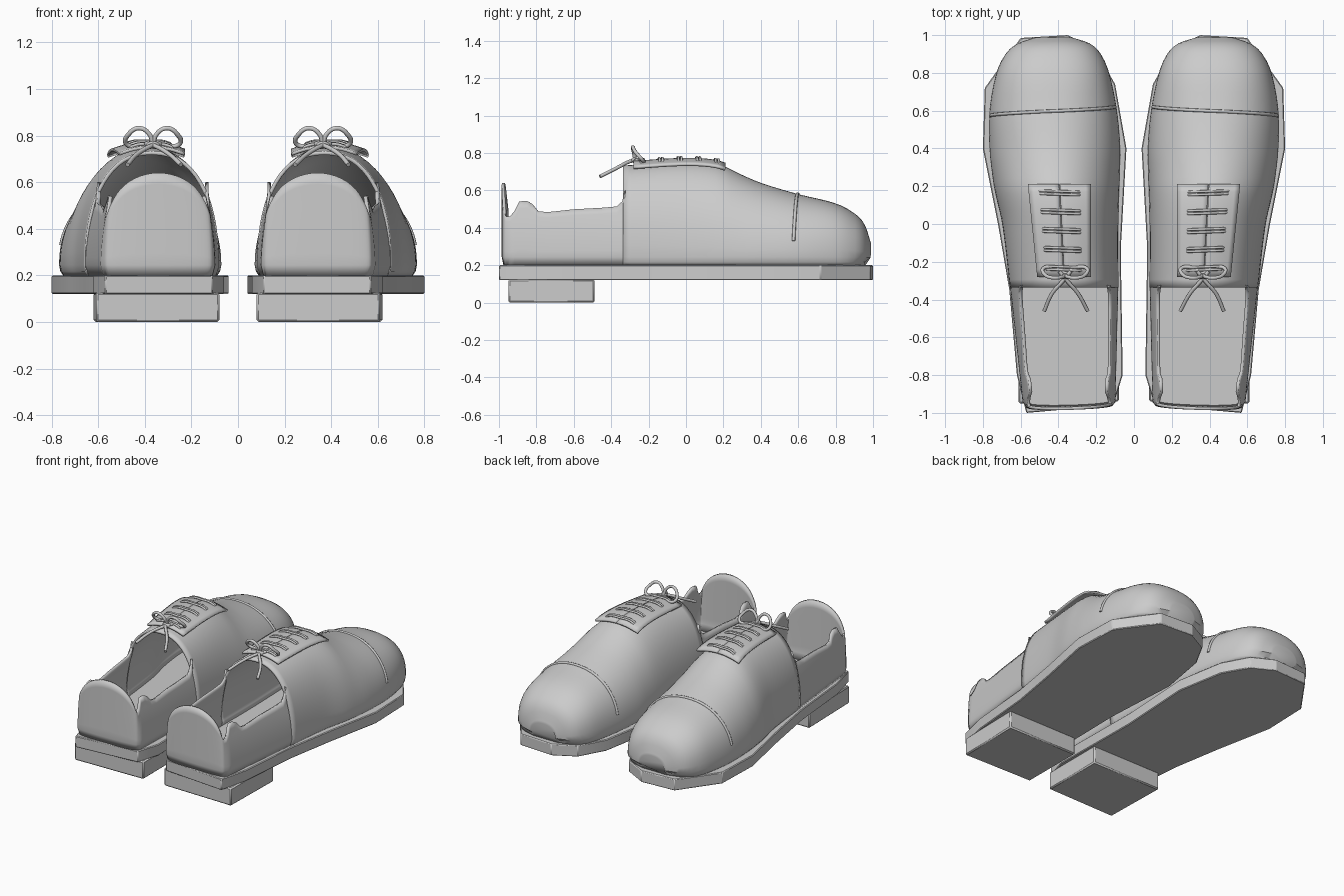
import bpy, bmesh, math
from mathutils import Vector

if "Cube" in bpy.data.objects:
    bpy.data.objects.remove(bpy.data.objects["Cube"])

# ---------- helpers (the right shoe is built, the left one is mirrored) ----------
def finish(ob, solid=0, bevel=0, angle=40):
    if ob.name not in bpy.context.collection.objects:
        bpy.context.collection.objects.link(ob)
    if solid:
        m = ob.modifiers.new("thickness", 'SOLIDIFY')
        m.thickness, m.offset = solid, 0
    if bevel:
        m = ob.modifiers.new("bevel", 'BEVEL')
        m.width, m.segments = bevel, 1
    m = ob.modifiers.new("pair", 'MIRROR')
    m.use_mirror_merge = False
    bpy.ops.object.select_all(action='DESELECT')
    bpy.context.view_layer.objects.active = ob
    ob.select_set(True)
    if angle:
        bpy.ops.object.shade_smooth_by_angle(angle=math.radians(angle))
    return ob

def loft(name, rows, cap=False, **kw):
    bm = bmesh.new()
    vs = [[bm.verts.new(p) for p in r] for r in rows]
    for a, b in zip(vs, vs[1:]):
        for i in range(len(a) - 1):
            bm.faces.new((a[i], a[i + 1], b[i + 1], b[i]))
    if cap:
        bm.faces.new(vs[-1])
    bmesh.ops.recalc_face_normals(bm, faces=bm.faces)
    me = bpy.data.meshes.new(name)
    bm.to_mesh(me)
    bm.free()
    return finish(bpy.data.objects.new(name, me), **kw)

def slab(name, outline, z0, z1, bevel):
    bm = bmesh.new()
    f = bm.faces.new([bm.verts.new((x, y, z0)) for x, y in outline])
    top = bmesh.ops.extrude_face_region(bm, geom=[f])['geom']
    for v in top:
        if isinstance(v, bmesh.types.BMVert):
            v.co.z = z1
    bmesh.ops.recalc_face_normals(bm, faces=bm.faces)
    me = bpy.data.meshes.new(name)
    bm.to_mesh(me)
    bm.free()
    return finish(bpy.data.objects.new(name, me), bevel=bevel, angle=30)

def tube(name, pts, r):
    cu = bpy.data.curves.new(name, 'CURVE')
    cu.dimensions, cu.bevel_depth, cu.bevel_resolution, cu.use_fill_caps = '3D', r, 2, True
    cu.resolution_u = 6
    sp = cu.splines.new('BEZIER')
    sp.bezier_points.add(len(pts) - 1)
    for b, p in zip(sp.bezier_points, pts):
        b.co = p
        b.handle_left_type = b.handle_right_type = 'AUTO'
    tmp = bpy.data.objects.new(name + "_path", cu)
    bpy.context.collection.objects.link(tmp)
    bpy.context.view_layer.update()
    dg = bpy.context.evaluated_depsgraph_get()
    me = bpy.data.meshes.new_from_object(tmp.evaluated_get(dg))
    bpy.data.objects.remove(tmp)
    return finish(bpy.data.objects.new(name, me), angle=50)

# smooth interpolation through keyed rows (first column is the key)
def interp(keys, s):
    n = len(keys)
    i = max(j for j in range(n - 1) if keys[j][0] <= s or j == 0)
    h = keys[i + 1][0] - keys[i][0]
    t = (s - keys[i][0]) / h
    def tan(j, c):
        a, b = keys[max(j - 1, 0)], keys[min(j + 1, n - 1)]
        return (b[c] - a[c]) / (b[0] - a[0])
    return [(2*t**3 - 3*t*t + 1) * keys[i][c] + (t**3 - 2*t*t + t) * h * tan(i, c)
            + (3*t*t - 2*t**3) * keys[i + 1][c] + (t**3 - t*t) * h * tan(i + 1, c)
            for c in range(1, len(keys[0]))]

# ---------- sole and heel ----------
SOLE = [(.35, 1), (.60, .985), (.74, .79), (.79, .72), (.80, .40), (.72, 0), (.66, -.35),
        (.62, -.80), (.57, -1), (.11, -.96), (.06, -.80), (.07, -.13), (.04, .40),
        (.10, .74), (.20, .92)]
slab("sole", SOLE, .12, .20, .005)
slab("heel_block", [(.08, -.49), (.62, -.49), (.61, -.95), (.08, -.94)], 0, .125, .008)

# ---------- vamp: arch sections (y, inner x, outer x, top z, roundness) ----------
ARCH = [(-.335, .09, .65, .725, 2.3), (0, .09, .69, .745, 2.1), (.18, .085, .73, .73, 2.0),
        (.28, .082, .745, .683, 2.0), (.4, .08, .757, .632, 2.05), (.6, .098, .757, .572, 2.2),
        (.8, .14, .72, .522, 2.4), (.9, .185, .67, .468, 2.4), (.95, .24, .61, .41, 2.4),
        (.98, .33, .52, .32, 2.2)]
BASE = .245

def arch_point(y, t, grow=0):
    xl, xr, top, n = interp(ARCH, y)
    c, w, h = (xl + xr) / 2, (xr - xl) / 2 + grow, top - BASE + grow
    k = math.cos(t)
    return Vector((c - math.copysign(abs(k) ** (2 / n), k) * w, y,
                   BASE + h * max(math.sin(t), 0) ** (2 / n)))

def arch_row(y):
    row = [arch_point(y, math.pi * i / 32) for i in range(33)]
    c = (row[0].x + row[-1].x) / 2
    yb = y - .03 * max(0, (y - .85) / .13)
    tuck = [[Vector((c + (p.x - c) * s, yb, z)) for p in (row[0], row[-1])]
            for s, z in ((.985, .22), (.94, .198))]
    return [tuck[1][0], tuck[0][0]] + row + [tuck[0][1], tuck[1][1]]

ys = [-.335 + 1.235 * i / 30 for i in range(31)] + [.92, .935, .95, .96, .97, .976, .98]
loft("vamp", [arch_row(y) for y in ys], cap=True, solid=.016)

# ---------- quarter: low wall round the heel (plan x, y, rim z) ----------
SIDE = [(-.325, .60), (-.34, .54), (-.37, .512), (-.45, .505), (-.60, .497), (-.74, .482),
        (-.79, .487), (-.82, .525), (-.85, .542), (-.89, .54), (-.915, .49), (-.94, .46)]
inner = [(.09 + .015 * (-.32 - y) / .6, y, z) for y, z in SIDE]
outer = [(.65 - .065 * (-.32 - y) / .6, y, z) for y, z in SIDE]
back = []
for i in range(25):
    a = .5 - .5 * math.cos(math.pi * i / 24)
    s = math.sin(math.pi * i / 24)
    back.append((.115 + .452 * a, -.95 - .02 * s ** .7 - .012 * a, .46 + .18 * s))
rows = []
for x, y, rim in inner + back + outer[::-1]:
    col = [Vector((.345 + (x - .345) * .95, y * .99 if y < -.94 else y, .198))]
    for j in range(9):
        z = BASE + (rim - BASE) * j / 8
        f = min((z - .2) / .3, 1.1)
        lean = .07 if y < -.945 else .14
        col.append(Vector((.345 + (x - .345) * (1 - lean * f ** 2.2), y, z)))
    rows.append(col)
loft("quarter", rows, solid=.016, angle=60)

# ---------- toe cap seam ----------
tube("toe_seam", [arch_point(.62 - .045 * i / 20, math.pi * (.07 + .86 * i / 20), .008)
                  for i in range(21)], .009)

# ---------- lace flaps ----------
def flap_point(u, y, lift=0):
    v = (y + .28) / .49
    x = .23 + u * (.28 + .05 * v)
    top = interp(ARCH, y)[2]
    return Vector((x, y, top + .022 + lift - .03 * (2 * u - 1) ** 2))

for name, u0, u1 in (("flap_inner", 0, .495), ("flap_outer", .505, 1)):
    loft(name, [[flap_point(u0 + (u1 - u0) * i / 6, -.28 + .49 * j / 12) for i in range(7)]
                for j in range(13)], solid=.014)

# ---------- laces ----------
for k in range(5):
    for d in (-.008, .008):
        y = .165 - .1 * k + d
        tube("lace_bar", [flap_point(u, y + .01 * (u - .5), lift)
                          for u, lift in ((.16, -.002), (.22, .01), (.5, .01), (.78, .01), (.84, -.002))], .007)

# bow: two loops, two tails and a knot
K = Vector((.365, -.27, .755))
for s, tail_x in ((-1, .245), (1, .475)):
    tube("bow_loop", [K + Vector((s * x, y, z)) for x, y, z in
                      ((0, 0, 0), (.015, -.01, .05), (.06, -.015, .077), (.105, 0, .05),
                       (.115, .035, .01), (.06, .04, -.002), (0, .01, 0))], .01)
    tube("bow_tail", [K + Vector((-s * .03, .02, .01)), K + Vector((s * .01, -.03, 0)),
                      K + Vector((s * .07, -.1, -.035)), Vector((tail_x, -.46, .675))], .01)
tube("bow_knot", [K + Vector((-.02, 0, 0)), K + Vector((0, -.008, .008)), K + Vector((.02, 0, 0))], .015)
